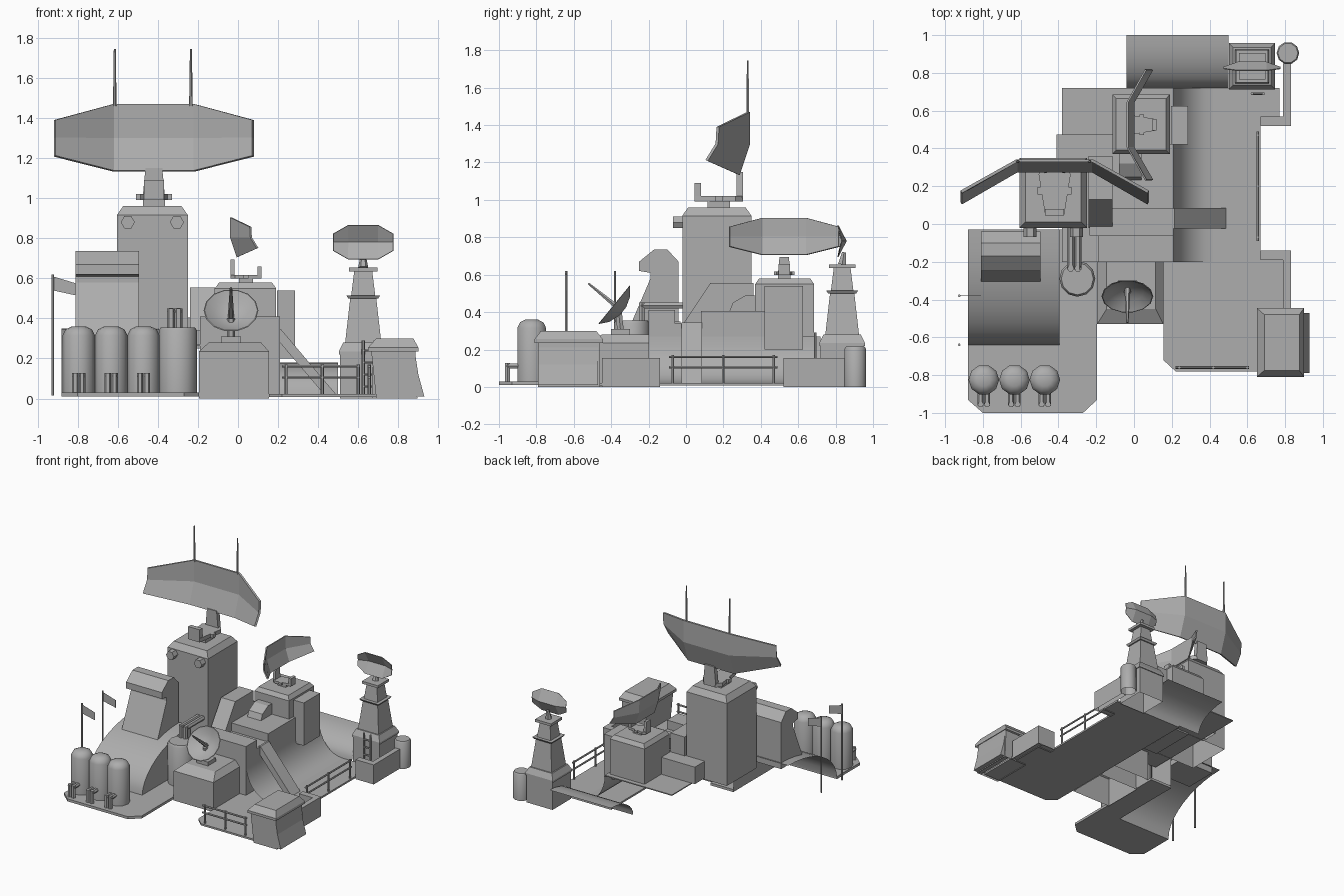
import bpy, bmesh, math
from mathutils import Vector, Matrix

if "Cube" in bpy.data.objects:
    bpy.data.objects.remove(bpy.data.objects["Cube"])

grey = bpy.data.materials.new("plain grey")
grey.diffuse_color = (0.42, 0.42, 0.42, 1)
grey.use_nodes = True
grey.node_tree.nodes["Principled BSDF"].inputs["Base Color"].default_value = grey.diffuse_color


def finish(name, bm, smooth=False):
    bmesh.ops.recalc_face_normals(bm, faces=bm.faces[:])
    me = bpy.data.meshes.new(name)
    bm.to_mesh(me)
    bm.free()
    me.materials.append(grey)
    ob = bpy.data.objects.new(name, me)
    bpy.context.collection.objects.link(ob)
    if smooth:
        bpy.ops.object.select_all(action='DESELECT')
        ob.select_set(True)
        bpy.context.view_layer.objects.active = ob
        bpy.ops.object.shade_smooth_by_angle(angle=math.radians(50))
    return ob


def loft(name, rings, smooth=False, floor=True):
    """Join equal closed rings of points; the first end may stay open."""
    bm = bmesh.new()
    vs = [[bm.verts.new(p) for p in r] for r in rings]
    n = len(rings[0])
    for a, b in zip(vs, vs[1:]):
        for i in range(n):
            bm.faces.new((a[i], a[(i + 1) % n], b[(i + 1) % n], b[i]))
    if floor:
        bm.faces.new(vs[0])
    bm.faces.new(vs[-1])
    return finish(name, bm, smooth)


def rect(x0, x1, y0, y1, z):
    return [(x0, y0, z), (x1, y0, z), (x1, y1, z), (x0, y1, z)]


def box(name, x0, x1, y0, y1, z0, z1, cham=0.0, floor=True):
    rings = [rect(x0, x1, y0, y1, z0), rect(x0, x1, y0, y1, z1 - cham)]
    if cham:
        c = cham * .7
        rings.append(rect(x0 + c, x1 - c, y0 + c, y1 - c, z1))
    return loft(name, rings, floor=floor)


def plate(name, pts, z0, z1):
    return loft(name, [[(x, y, z) for x, y in pts] for z in (z0, z1)])


def extrude_x(name, prof, x0, x1, smooth=False):
    return loft(name, [[(x, y, z) for y, z in prof] for x in (x0, x1)], smooth)


def extrude_y(name, prof, y0, y1, smooth=False):
    return loft(name, [[(x, y, z) for x, z in prof] for y in (y0, y1)], smooth)


def lathe(name, x, y, prof, n=10, floor=True):
    return loft(name, [[(x + r * math.cos(2 * math.pi * i / n), y + r * math.sin(2 * math.pi * i / n), z)
                        for i in range(n)] for r, z in prof], True, floor)


def rod(name, a, b, r, r2=None, n=6):
    a, b = Vector(a), Vector(b)
    q = (b - a).to_track_quat('Z', 'Y')
    ring = lambda c, s: [c + q @ Vector((s * math.cos(2 * math.pi * i / n), s * math.sin(2 * math.pi * i / n), 0))
                         for i in range(n)]
    return loft(name, [ring(a, r), ring(b, r if r2 is None else r2)], True)


def arc(u0, u1, z0, z1, n=8):
    """Quarter curve, steep at u0 and level at u1."""
    return [(u1 + (u0 - u1) * math.cos(math.pi / 2 * i / n), z0 + (z1 - z0) * math.sin(math.pi / 2 * i / n))
            for i in range(n + 1)]


def sheet(name, rows, smooth=False):
    """Open sheet through equal rows of points."""
    bm = bmesh.new()
    vs = [[bm.verts.new(p) for p in r] for r in rows]
    for a, b in zip(vs, vs[1:]):
        for i in range(len(a) - 1):
            bm.faces.new((a[i], b[i], b[i + 1], a[i + 1]))
    return finish(name, bm, smooth)


def thicken(ob, t):
    mod = ob.modifiers.new("thickness", 'SOLIDIFY')
    mod.thickness = t
    mod.offset = 0


def reflector(name, loc, s, rot=0):
    """Three panel folded radar reflector opening to -y before rotation."""
    end = [(-.225, .075), (-.17, .165), (-.165, .255)]
    mid = [(-.055, 0), (0, .165), (0, .335)]
    m = Matrix.Translation(loc) @ Matrix.Rotation(rot, 4, 'Z') @ Matrix.Scale(s, 4)
    ob = sheet(name, [[m @ Vector((x, y, z)) for y, z in c]
                      for x, c in ((-.495, end), (-.2, mid), (.2, mid), (.495, end))])
    thicken(ob, .016 * s)


def bracket(name, loc, s, rot=0):
    """Turntable with a low front arm, side pivots and a tall rear arm."""
    m = Matrix.Translation(loc) @ Matrix.Rotation(rot, 4, 'Z') @ Matrix.Scale(s, 4)
    for part, b in (("turntable", (-.055, .055, -.06, .06, 0, .03)), ("pivot", (-.09, .09, -.02, .02, .03, .06)),
                    ("front_arm", (-.05, .05, -.13, -.095, .03, .13))):
        box(name + "_" + part, *b).data.transform(m)
    plate(name + "_yoke", [(-.05, -.13), (.05, -.13), (.085, .09), (.05, .13), (-.05, .13), (-.085, .09)],
          .03, .06).data.transform(m)
    loft(name + "_rear_arm", [rect(-.055, .055, .095, .13, .05), rect(-.042, .042, .095, .13, .19)]).data.transform(m)


# ground plates
plate("left_base", [(-.88, -.93), (-.8, -1), (-.27, -1), (-.195, -.93), (-.195, -.03), (-.395, -.03),
                    (-.395, -.64), (-.88, -.64)], .01, .03)
plate("right_base", [(.155, -.72), (.22, -.78), (.83, -.78), (.83, -.14), (.67, -.14), (.67, .52), (.77, .52),
                     (.77, .72), (.155, .72)], .008, .022)
# corner walls at the right edge
for nm, y0, y1, yc in (("front", -.45, -.14, -.19), ("rear", .52, .85, .52)):
    box(nm + "_wall_side", .79, .83, y0, y1, 0, .155, floor=False)
    box(nm + "_wall_end", .67, .79, yc, yc + .05, 0, .155, floor=False)

# left hangar shell with its end wall and control booth
hangar = arc(-.64, -.03, .02, .35, 10)
sheet("hangar_shell", [[(-.88, y, z), (-.395, y, z)] for y, z in hangar], True)
bm = bmesh.new()
bm.faces.new([bm.verts.new((-.395, y, z)) for y, z in hangar + [(-.03, .02)]])
finish("hangar_end", bm)
extrude_x("booth", [(-.31, .3), (-.19, .58), (-.19, .61), (-.25, .62), (-.25, .67), (-.17, .735), (-.1, .735),
                    (-.04, .67), (-.04, .3)], -.81, -.495)

# storage tanks and their pipes
for x in (-.795, -.633, -.472):
    lathe("tank", x, -.825, [(.081, .03), (.081, .315), (.066, .345), (.035, .36)], 10)
    for dx in (-.017, .017):
        rod("tank_pipe", (x + dx, -.89, .112), (x + dx, -.96, .112), .016)
        rod("tank_pipe_drop", (x + dx, -.955, .128), (x + dx, -.955, .03), .016)
lathe("middle_tank", -.3, -.29, [(.095, .03), (.095, .34), (.085, .355)], 12)
for x in (-.335, -.297):
    rod("feed_pipe", (x, -.24, .435), (x, -.02, .435), .019)
    rod("feed_pipe_drop", (x, -.235, .45), (x, -.235, .35), .019)

# flags
for y in (-.38, -.64):
    rod("flag_pole", (-.925, y, .015), (-.925, y, .62), .007)
    extrude_y("flag", [(-.925, .61), (-.81, .575), (-.81, .515), (-.925, .54)], y - .0005, y + .0005)

# main deck and blocks
box("deck_roof", -.38, .21, -.2, .72, .262, .27)
box("front_block", -.19, .21, -.2, -.06, .02, .41, floor=False)
box("low_block", -.235, .21, -.06, .08, .27, .34, floor=False)
box("middle_block", -.235, .21, .08, .42, .27, .405, floor=False)
box("rear_block", -.41, -.115, .33, .475, .27, .405, floor=False)
extrude_x("buttress", [(-.02, .25), (-.02, .33), (.13, .555), (.36, .555), (.36, .25)], -.24, -.115)
extrude_x("dormer", [(.23, .4), (.25, .45), (.32, .49), (.37, .49), (.37, .4)], -.08, .04)

# curved outer skins
sheet("side_skin", [[(x, -.2, z), (x, .72, z)] for x, z in arc(.21, .415, .27, .022)], True)
sheet("rear_skin", [[(-.04, y, z), (.5, y, z)] for y, z in arc(.72, 1.0, .02, .18)], True)
extrude_y("sloping_beam", [(.2, .345), (.215, .345), (.49, .02), (.43, .02), (.2, .29)], -.025, .085)

# main radar tower
box("main_tower", -.605, -.25, -.02, .35, .26, .96, .045, floor=False)
for x in (-.55, -.305):
    rod("port", (x, -.02, .88), (x, -.07, .88), .035, n=6)
bracket("main_bracket", (-.42, .175, .96), 1)
reflector("main_reflector", (-.42, .335, 1.135), 1)
for x in (-.615, -.235):
    rod("antenna", (x, .33, 1.46), (x, .33, 1.745), .009, .005)

# second radar
box("second_radar_house", -.115, .19, .37, .685, .26, .58, .03, floor=False)
box("side_panel", .195, .285, .42, .625, .2, .54, floor=False)
bracket("second_bracket", (.04, .525, .58), .6, math.pi / 2)
reflector("second_reflector", (-.035, .525, .706), .59, math.pi / 2)

# front dish house
loft("dish_house", [rect(-.195, .155, -.53, -.2, 0), rect(-.195, .155, -.53, -.2, .235),
                    rect(-.145, .115, -.45, -.2, .28)], floor=False)
box("dish_foot", -.085, .015, -.4, -.3, .28, .31)
rod("dish_post", (-.035, -.35, .3), (-.035, -.36, .4), .02)
tilt = Matrix.Translation((-.035, -.375, .433)) @ Vector((0, -.77, .63)).to_track_quat('Z', 'Y').to_matrix().to_4x4()
dish = lathe("dish", 0, 0, [(.03, -.047), (.09, -.027), (.137, .01), (.132, .012), (.085, -.02), (.025, -.038)], 14)
dish.data.transform(tilt)
rod("dish_feed", (0, 0, -.04), (0, 0, .19), .016, .006).data.transform(tilt)

# front right bunker
loft("bunker", [rect(.69, .895, -.79, -.46, 0), rect(.665, .885, -.79, -.46, .235)], floor=False)
loft("bunker_roof", [rect(.65, .9, -.81, -.445, .235), rect(.65, .9, -.81, -.445, .255),
                     rect(.69, .875, -.775, -.48, .3)], floor=False)
extrude_y("bunker_flare", [(.88, .25), (.9, .12), (.93, .01), (.85, .01)], -.79, -.47)

# railings
for i in range(3):
    rod("front_rail_post", (.24 + .18 * i, -.76, .02), (.24 + .18 * i, -.76, .17), .008)
    rod("side_rail_post", (.655, -.07 + .27 * i, .02), (.655, -.07 + .27 * i, .17), .008)
for z in (.105, .16):
    rod("front_rail", (.22, -.76, z), (.61, -.76, z), .007)
    rod("side_rail", (.655, -.09, z), (.655, .49, z), .007)

# rear watch tower
cx, cy = .625, .835
sq = lambda s, z: rect(cx - s, cx + s, cy - s, cy + s, z)
loft("watch_base", [sq(.115, 0), sq(.115, .22), sq(.122, .22), sq(.122, .235), sq(.1, .28)], floor=False)
loft("watch_lower", [sq(.09, .28), sq(.065, .5)], floor=False)
loft("watch_gallery", [sq(.075, .5), sq(.085, .515)])
loft("watch_upper", [sq(.06, .515), sq(.045, .635)], floor=False)
loft("watch_cap", [sq(.07, .635), sq(.07, .655)])
rod("watch_mast", (cx, cy, .655), (cx, cy + .01, .72), .025, .012)
bowl = sheet("watch_reflector", [[(cx + x, y, .78 + z) for y, z in ((ye, -h), (ym, 0), (ye, h))]
                                 for x, ye, ym, h in ((-.15, .822, .83, .042), (-.075, .812, .857, .085),
                                                      (.075, .812, .857, .085), (.15, .822, .83, .042))])
thicken(bowl, .005)
for x in (.625, .685):
    rod("ladder_rail", (x, .69, .02), (x, .69, .29), .008)
for i in range(4):
    rod("ladder_rung", (.625, .69, .06 + .06 * i), (.685, .69, .06 + .06 * i), .006)
lathe("rear_tank", .815, .905, [(.06, 0), (.06, .205), (.053, .215)], 10, floor=False)
